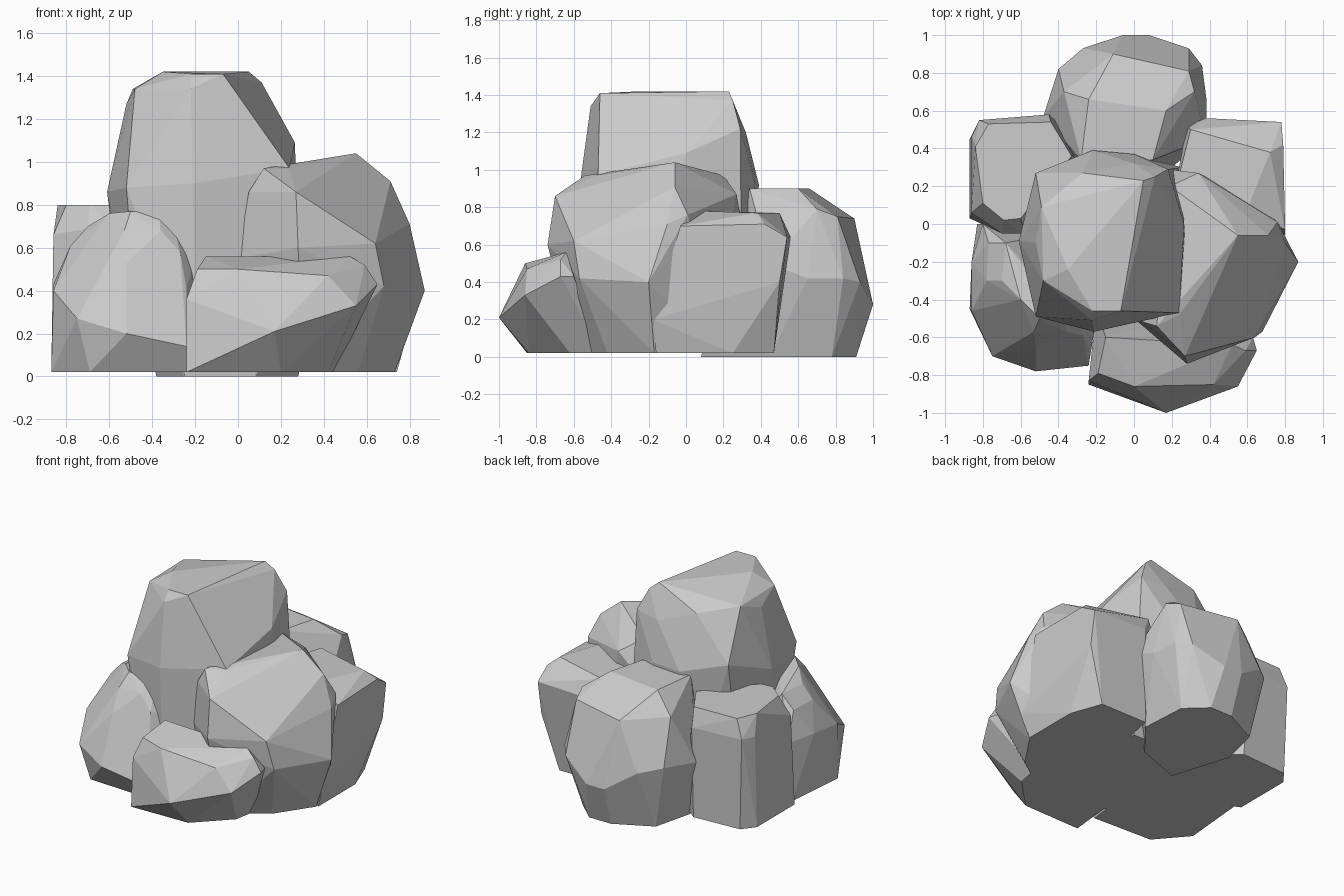
import bpy, bmesh

GROUND = 0.02


def rock(name, crown, girth, foot, ground=GROUND):
    """Faceted boulder: convex hull around crown points, widest points and a flat foot outline."""
    bm = bmesh.new()
    for p in crown + girth + [(x, y, ground) for x, y in foot]:
        bm.verts.new(p)
    hull = bmesh.ops.convex_hull(bm, input=bm.verts[:])
    loose = {v for v in hull["geom_interior"] + hull["geom_unused"]
             if isinstance(v, bmesh.types.BMVert)}
    bmesh.ops.delete(bm, geom=list(loose), context='VERTS')
    # merge nearly flat neighbours into larger facets
    bmesh.ops.dissolve_limit(bm, angle_limit=0.07, verts=bm.verts[:], edges=bm.edges[:])
    bmesh.ops.recalc_face_normals(bm, faces=bm.faces[:])
    mesh = bpy.data.meshes.new(name)
    bm.to_mesh(mesh)
    bm.free()
    obj = bpy.data.objects.new(name, mesh)
    bpy.context.collection.objects.link(obj)
    return obj


# tall boulder in the middle, reaching down between the others
rock("top_boulder",
     crown=[(-.35, -.24, 1.42), (.05, .23, 1.42), (-.07, -.46, 1.41), (-.22, -.46, 1.41),
            (-.49, .09, 1.34), (-.27, .27, 1.30), (-.48, -.3, 1.34), (.11, .25, 1.37),
            (-.22, -.51, 1.34)],
     girth=[(.18, .29, 1.22), (.265, 0, 1.09), (.24, -.47, .97), (-.52, .27, 1.0),
            (-.52, -.1, 1.27), (-.22, .39, .92), (0, .37, .92), (-.21, -.57, .9),
            (-.52, -.49, .88), (-.61, -.09, .86), (.2, .26, .85), (0, .32, 1.2)],
     foot=[(-.5, .1), (-.25, .3), (.25, .3), (.3, -.4), (-.2, -.55), (-.45, -.4)])

# large boulder at the right front
rock("right_boulder",
     crown=[(.55, -.06, 1.04), (.24, -.48, .97), (.12, -.54, .97), (.19, .2, .97),
            (.71, -.06, .91), (.27, -.7, .86), (.05, -.52, .86), (.34, .27, .87)],
     girth=[(.76, .01, .76), (.8, -.1, .71), (.87, -.2, .4), (.28, -.74, .6),
            (.68, -.57, .42), (.64, -.6, .62), (0, -.5, .55), (.1, .3, .7)],
     foot=[(.73, -.17), (.56, -.42), (.3, -.6), (0, -.4), (.1, .2), (.6, .15)])

# block at the back right
rock("back_right_block",
     crown=[(.2, .1, .78), (.6, .08, .78), (.72, .38, .77), (.3, .5, .77)],
     girth=[(.79, .42, .71), (.78, .54, .64), (.38, .56, .64), (.28, .52, .65),
            (.8, -.03, .7), (.79, -.18, .2), (.78, .5, .4)],
     foot=[(.74, -.16), (.74, .25), (.66, .47), (.3, .47), (.2, 0)])

# round boulder at the back
rock("back_boulder",
     crown=[(-.24, .66, .9), (.17, .6, .9), (-.28, .34, .9), (.1, .34, .9),
            (-.11, .9, .74), (.29, .81, .75), (.32, .7, .79), (-.37, .7, .76)],
     girth=[(-.48, .57, .42), (-.4, .82, .45), (-.27, .93, .42), (-.06, 1, .28),
            (.08, 1, .28), (.29, .93, .4), (.36, .84, .42), (.385, .65, .42),
            (.38, .45, .5)],
     foot=[(-.38, .5), (-.31, .78), (-.05, .91), (.12, .91), (.26, .78), (.28, .45),
           (.08, .2), (-.25, .08)], ground=0)

# block at the left
rock("left_block",
     crown=[(-.84, .41, .8), (-.8, .11, .8), (-.69, .02, .8), (-.6, .03, .8),
            (-.33, .36, .8), (-.44, .54, .79), (-.77, .53, .79)],
     girth=[(-.86, .46, .66), (-.82, .55, .66), (-.45, .58, .66), (-.86, .06, .66),
            (-.7, -.05, .69), (-.58, -.05, .69)],
     foot=[(-.87, .03), (-.87, .45), (-.8, .54), (-.45, .56), (-.25, .4), (-.3, 0), (-.7, -.05)])

# rounded rock at the front left
rock("front_left_rock",
     crown=[(-.6, -.4, .76), (-.5, -.5, .77), (-.37, -.5, .76), (-.3, -.5, .71),
            (-.53, -.57, .68), (-.36, -.57, .68), (-.7, -.3, .7), (-.68, -.1, .7)],
     girth=[(-.78, -.3, .61), (-.77, -.1, .61), (-.52, -.66, .53), (-.24, -.64, .41),
            (-.2, -.5, .55), (-.27, -.59, .58), (-.86, -.46, .4), (-.86, -.2, .43),
            (-.8, 0, .42), (-.75, -.7, .27), (-.52, -.78, .2), (-.24, -.75, .14)],
     foot=[(-.87, -.45), (-.69, -.66), (-.24, -.68), (-.15, 0), (-.83, 0)])

# low rock at the front
rock("front_rock",
     crown=[(-.19, -.79, .5), (0, -.86, .5), (.42, -.85, .47), (.52, -.64, .56),
            (-.15, -.6, .56), (.59, -.67, .52)],
     girth=[(-.24, -.83, .36), (.65, -.67, .43), (.17, -1, .21), (.55, -.86, .33),
            (.63, -.6, .43)],
     foot=[(-.24, -.85), (.2, -.84), (.42, -.62), (-.2, -.45), (.45, -.45)])
